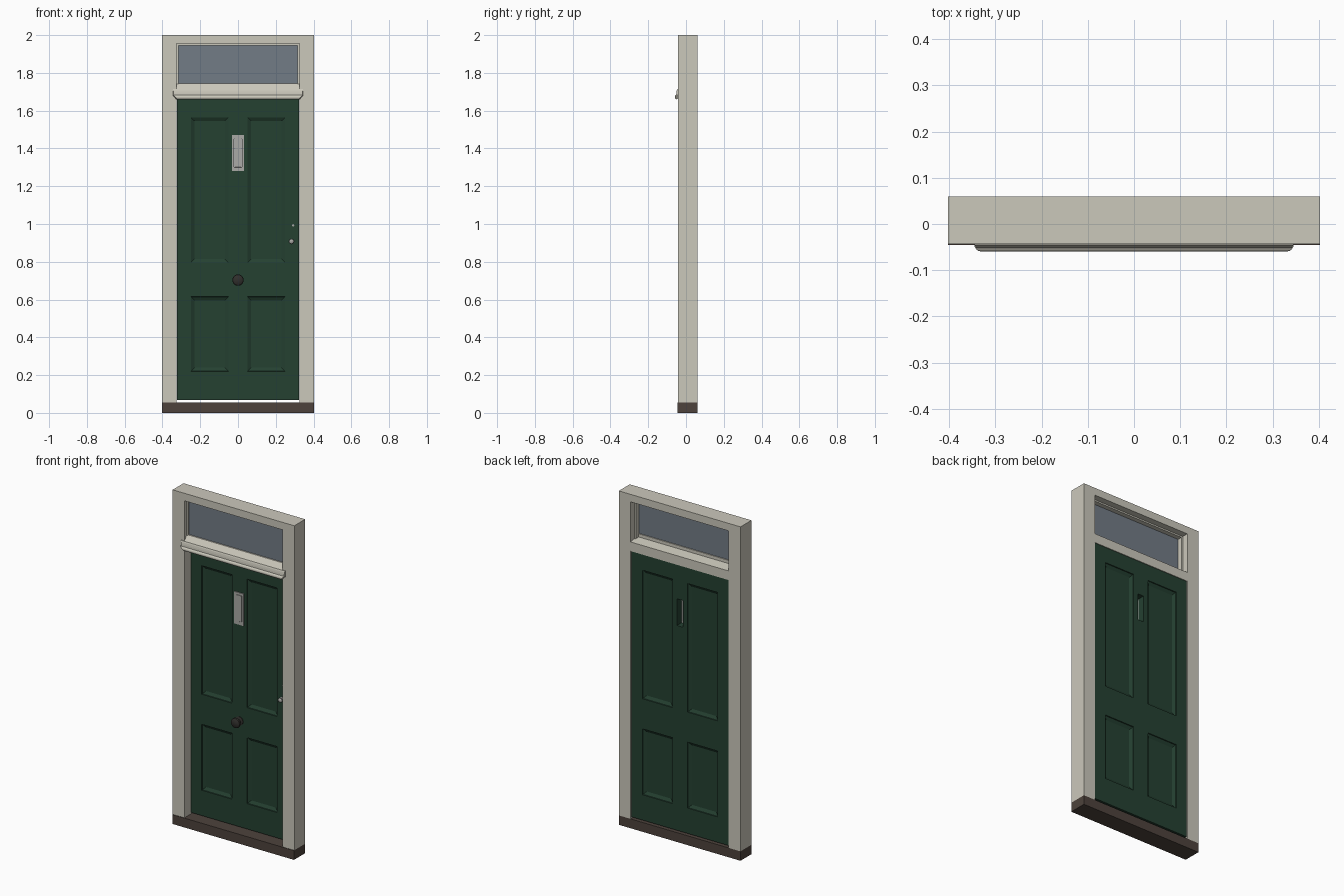
import bpy, bmesh, math
from mathutils import Matrix

if "Cube" in bpy.data.objects:
    bpy.data.objects.remove(bpy.data.objects["Cube"])


def material(name, rgb):
    m = bpy.data.materials.new(name)
    m.diffuse_color = (*rgb, 1)
    m.use_nodes = True
    m.node_tree.nodes["Principled BSDF"].inputs["Base Color"].default_value = m.diffuse_color
    return m


STONE = material("painted_frame", (0.60, 0.58, 0.50))
GREEN = material("green_paint", (0.018, 0.052, 0.031))
BROWN = material("dark_sill", (0.075, 0.055, 0.045))
GLASS = material("glazing", (0.17, 0.20, 0.24))
STEEL = material("brushed_metal", (0.40, 0.40, 0.38))
IRON = material("dark_metal", (0.03, 0.028, 0.025))


def finish(bm, name, mat, smooth=False):
    bmesh.ops.recalc_face_normals(bm, faces=bm.faces)
    me = bpy.data.meshes.new(name)
    bm.to_mesh(me)
    bm.free()
    ob = bpy.data.objects.new(name, me)
    bpy.context.collection.objects.link(ob)
    me.materials.append(mat)
    if smooth:
        bpy.context.view_layer.objects.active = ob
        ob.select_set(True)
        bpy.ops.object.shade_smooth_by_angle(angle=math.radians(35))
        ob.select_set(False)
    return ob


def box(name, x0, x1, y0, y1, z0, z1, mat, bevel=0):
    bm = bmesh.new()
    m = Matrix.Translation(((x0 + x1) / 2, (y0 + y1) / 2, (z0 + z1) / 2))
    bmesh.ops.create_cube(bm, size=1, matrix=m @ Matrix.Diagonal((x1 - x0, y1 - y0, z1 - z0, 1)))
    if bevel:
        bmesh.ops.bevel(bm, geom=bm.edges[:], offset=bevel, segments=1, affect='EDGES')
    return finish(bm, name, mat)


def bar(name, profile, mat, smooth=False):
    """Horizontal bar from (half width, y, z) section points, mirrored in x."""
    bm = bmesh.new()
    ends = [[bm.verts.new((s * w, y, z)) for w, y, z in profile] for s in (-1, 1)]
    n = len(profile)
    for i in range(n):
        j = (i + 1) % n
        bm.faces.new((ends[0][i], ends[0][j], ends[1][j], ends[1][i]))
    for e in ends:
        bm.faces.new(e)
    return finish(bm, name, mat, smooth)


def turned(name, profile, x, y, z, mat, steps=32):
    """Lathe (radius, forward distance) points about the door's normal."""
    bm = bmesh.new()
    vs = [bm.verts.new((x + r, y - d, z)) for r, d in profile]
    es = [bm.edges.new(p) for p in zip(vs, vs[1:])]
    bmesh.ops.spin(bm, geom=vs + es, cent=(x, y, z), axis=(0, 1, 0), angle=math.tau, steps=steps)
    bmesh.ops.remove_doubles(bm, verts=bm.verts, dist=1e-5)
    return finish(bm, name, mat, True)


FRONT, BACK = -0.043, 0.06
DOOR_F, DOOR_B = 0.013, 0.057

# Outer frame and sill
box("sill", -0.403, 0.403, -0.046, BACK, 0, 0.056, BROWN)
box("head", -0.403, 0.403, FRONT, BACK, 1.955, 2.0, STONE)
for s, side in ((-1, "left"), (1, "right")):
    a, b = sorted((s * 0.325, s * 0.403))
    box(side + "_jamb", a, b, FRONT, BACK, 0.056, 1.955, STONE)
    a, b = sorted((s * 0.316, s * 0.325))
    box(side + "_glazing_bead", a, b, -0.022, 0.022, 1.715, 1.955, STONE)

# Top light
box("top_glazing_bead", -0.316, 0.316, -0.022, 0.022, 1.946, 1.955, STONE)
box("top_light_glass", -0.318, 0.318, -0.012, -0.006, 1.73, 1.95, GLASS)

# Transom with its projecting moulding
bar("transom", [(0.325, y, z) for y, z in (
    (FRONT, 1.66), (BACK, 1.66), (BACK, 1.715), (0.0, 1.725),
    (0.0, 1.744), (-0.02, 1.744), (FRONT, 1.714))], STONE)
bar("transom_cove", [(0.345, -0.040, 1.682), (0.345, -0.040, 1.716), (0.345, -0.046, 1.714),
                     (0.343, -0.049, 1.706), (0.341, -0.051, 1.695), (0.340, -0.052, 1.682)], STONE)
bead = []
for i in range(12):
    t = math.tau * i / 12
    y, z = -0.050 + 0.0095 * math.cos(t), 1.672 + 0.012 * math.sin(t)
    bead.append((min(0.345, 0.327 + 0.9 * (z - 1.66)) - max(0, -0.05 - y) * 0.7, y, z))
bar("transom_bead", bead, STONE, True)

# Door leaf: grid with a letter slot, thickened, then panels sunk on both faces
xs = (-0.322, -0.25, -0.05, -0.02, 0.02, 0.05, 0.25, 0.322)
zs = (0.068, 0.22, 0.615, 0.795, 1.295, 1.455, 1.565, 1.659)
bm = bmesh.new()
grid = [[bm.verts.new((x, DOOR_F, z)) for x in xs] for z in zs]
for r in range(7):
    for c in range(7):
        if (r, c) != (4, 3):
            bm.faces.new((grid[r][c], grid[r][c + 1], grid[r + 1][c + 1], grid[r + 1][c]))
new = bmesh.ops.extrude_face_region(bm, geom=bm.faces[:], use_keep_orig=True)["geom"]
bmesh.ops.translate(bm, verts=[v for v in new if isinstance(v, bmesh.types.BMVert)],
                    vec=(0, DOOR_B - DOOR_F, 0))
bmesh.ops.recalc_face_normals(bm, faces=bm.faces)
for front in (True, False):
    for cx in (-0.15, 0.15):
        for z0, z1 in ((0.22, 0.615), (0.795, 1.565)):
            fs = [f for f in bm.faces if abs(f.normal.y) > 0.9
                  and (f.normal.y < 0) == front
                  and abs(f.calc_center_median().x - cx) < 0.09
                  and z0 < f.calc_center_median().z < z1]
            for t, d in ((0.001, -0.005), (0.018, -0.010)):
                bmesh.ops.inset_region(bm, faces=fs, thickness=t, depth=d, use_even_offset=True)
bmesh.ops.dissolve_limit(bm, angle_limit=0.01, verts=bm.verts, edges=bm.edges)
finish(bm, "door_leaf", GREEN)

# Letter plate: rim, flap and end hinges
F = DOOR_F
for s, side in ((-1, "left"), (1, "right")):
    a, b = sorted((s * 0.02, s * 0.031))
    box("letter_plate_" + side, a, b, F - 0.005, F, 1.28, 1.472, STEEL)
box("letter_plate_bottom", -0.02, 0.02, F - 0.005, F, 1.28, 1.303, STEEL)
box("letter_plate_top", -0.02, 0.02, F - 0.005, F, 1.45, 1.472, STEEL)
box("letter_flap", -0.0195, 0.0195, F - 0.007, F - 0.002, 1.3, 1.458, STEEL, 0.001)

# Centre knob
turned("door_knob", [(0, 0), (0.026, 0), (0.026, 0.004), (0.012, 0.008), (0.011, 0.018),
                     (0.022, 0.023), (0.030, 0.032), (0.028, 0.040), (0.018, 0.046),
                     (0, 0.048)], 0, F, 0.703, IRON)

# Latch knob and lock cylinder
turned("latch_knob", [(0, 0), (0.013, 0), (0.013, 0.003), (0.007, 0.005), (0.007, 0.010),
                      (0.013, 0.014), (0.013, 0.020), (0.008, 0.024), (0, 0.025)],
       0.283, F, 0.908, STEEL, 20)
turned("lock_cylinder", [(0, 0), (0.006, 0), (0.006, 0.003), (0, 0.004)],
       0.292, F, 0.993, STEEL, 16)
